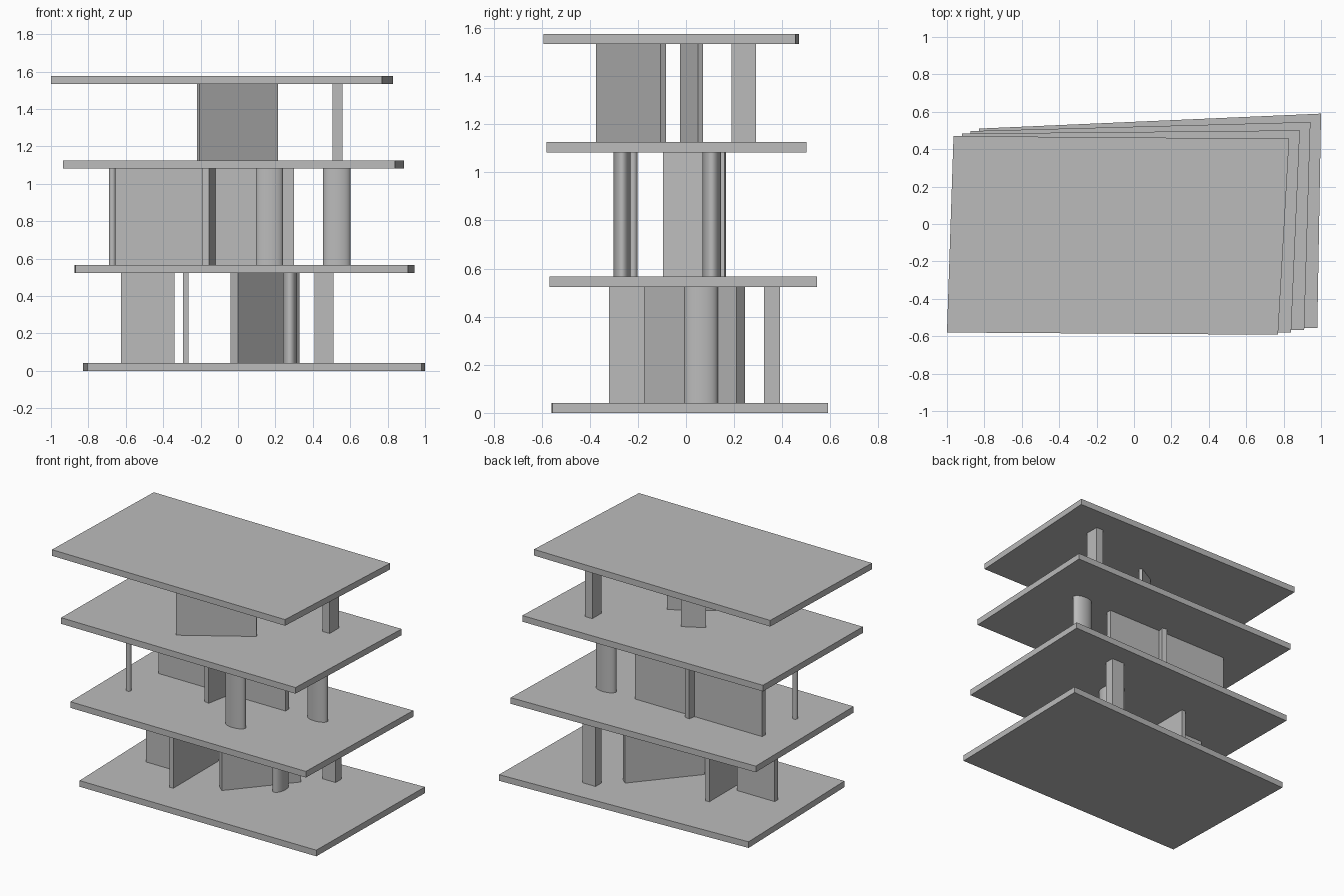
import bpy, bmesh
from mathutils import Vector

default_cube = bpy.data.objects.get("Cube")
if default_cube:
    bpy.data.objects.remove(default_cube, do_unlink=True)

# Single plain grey for the whole structure
grey = bpy.data.materials.new("plain_grey")
grey.use_nodes = True
grey_value = (0.5, 0.5, 0.5, 1.0)
grey.diffuse_color = grey_value
grey.node_tree.nodes["Principled BSDF"].inputs["Base Color"].default_value = grey_value

SLAB = 0.042
FLOORS = [0.0, 0.524, 1.083, 1.533]


def storey_range(storey):
    """Bottom and top of the open space above a floor slab."""
    return FLOORS[storey] + SLAB, FLOORS[storey + 1]


def prism(name, outline, bottom, top):
    """Extrude a counter-clockwise plan outline between two heights."""
    bm = bmesh.new()
    base = bm.faces.new([bm.verts.new((x, y, bottom)) for x, y in outline])
    extruded = bmesh.ops.extrude_face_region(bm, geom=[base])
    raised = [v for v in extruded["geom"] if isinstance(v, bmesh.types.BMVert)]
    bmesh.ops.translate(bm, verts=raised, vec=(0, 0, top - bottom))
    bmesh.ops.recalc_face_normals(bm, faces=bm.faces)
    mesh = bpy.data.meshes.new(name)
    bm.to_mesh(mesh)
    bm.free()
    obj = bpy.data.objects.new(name, mesh)
    bpy.context.collection.objects.link(obj)
    mesh.materials.append(grey)
    return obj


def wall(name, storey, start, end, thickness):
    """Straight wall whose right-hand face runs from start to end."""
    a, b = Vector(start), Vector(end)
    along = (b - a).normalized()
    offset = Vector((-along.y, along.x)) * thickness
    prism(name, [a, b, b + offset, a + offset], *storey_range(storey))


def pillar(name, storey, low, high):
    """Rectangular pillar given by opposite plan corners."""
    outline = [low, (high[0], low[1]), high, (low[0], high[1])]
    prism(name, outline, *storey_range(storey))


def column(name, storey, center, radii):
    """Smooth column with an elliptical section."""
    bottom, top = storey_range(storey)
    bpy.ops.mesh.primitive_cylinder_add(
        vertices=48, radius=1, depth=1, location=(*center, (bottom + top) / 2))
    obj = bpy.context.object
    obj.name = name
    obj.scale = (*radii, top - bottom)
    bpy.ops.object.transform_apply(location=False, rotation=False, scale=True)
    bpy.ops.object.shade_smooth_by_angle()
    obj.data.materials.append(grey)


# Floor slabs and roof: the plan shifts steadily from bottom to top
ground_plan = [(-0.805, -0.56), (0.98, -0.555), (1.0, 0.59), (-0.83, 0.51)]
roof_plan = [(-1.0, -0.58), (0.77, -0.592), (0.83, 0.456), (-0.965, 0.47)]
slab_names = ["ground_slab", "first_floor_slab", "second_floor_slab", "roof_slab"]
for level, name in enumerate(slab_names):
    t = level / 3
    outline = [Vector(g).lerp(Vector(r), t) for g, r in zip(ground_plan, roof_plan)]
    prism(name, outline, FLOORS[level], FLOORS[level] + SLAB)

# Ground storey
wall("ground_diagonal_wall", 0, (0, -0.175), (0.33, 0.21), 0.053)
wall("ground_cross_wall", 0, (-0.265, -0.32), (-0.265, 0.17), 0.03)
wall("ground_side_wall", 0, (-0.625, -0.1), (-0.34, -0.1), 0.035)
pillar("ground_pillar", 0, (0.41, 0.325), (0.51, 0.39))
column("ground_column", 0, (0.278, 0.062), (0.038, 0.07))

# Middle storey
wall("middle_long_wall", 1, (-0.66, 0.085), (0.3, 0.085), 0.035)
wall("middle_cross_wall", 1, (-0.155, -0.095), (-0.105, 0.16), 0.036)
column("middle_front_column", 1, (0.168, -0.266), (0.073, 0.035))
column("middle_right_column", 1, (0.528, 0.107), (0.073, 0.038))
column("middle_thin_column", 1, (-0.672, -0.22), (0.018, 0.018))

# Upper storey
wall("upper_diagonal_wall", 2, (-0.205, -0.375), (0.215, -0.105), 0.025)
wall("upper_short_wall", 2, (-0.135, -0.025), (0, 0.05), 0.023)
pillar("upper_pillar", 2, (0.505, 0.19), (0.56, 0.29))
